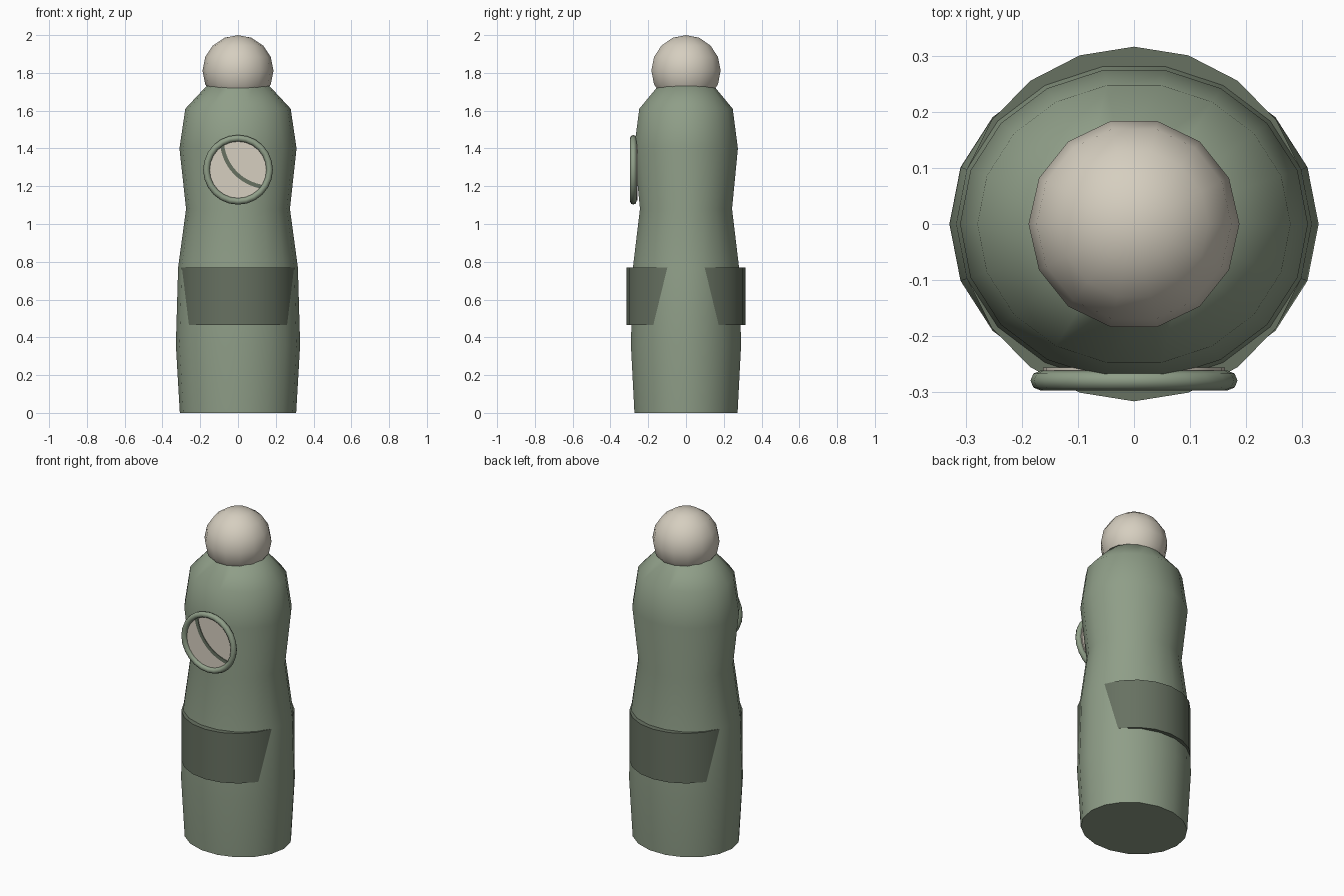
import bpy, bmesh, math
from mathutils import Matrix

if "Cube" in bpy.data.objects:
    bpy.data.objects.remove(bpy.data.objects["Cube"])


def material(name, rgb):
    m = bpy.data.materials.new(name)
    m.diffuse_color = (*rgb, 1)
    m.use_nodes = True
    m.node_tree.nodes["Principled BSDF"].inputs["Base Color"].default_value = m.diffuse_color
    return m


GREEN = material("sage green", (0.275, 0.342, 0.246))
DARK = material("dark sage", (0.135, 0.165, 0.12))
CREAM = material("warm cream", (0.67, 0.62, 0.525))


def finish(name, bm, mat, angle=40):
    bmesh.ops.recalc_face_normals(bm, faces=bm.faces[:])
    me = bpy.data.meshes.new(name)
    bm.to_mesh(me)
    bm.free()
    me.materials.append(mat)
    ob = bpy.data.objects.new(name, me)
    bpy.context.collection.objects.link(ob)
    bpy.ops.object.select_all(action='DESELECT')
    bpy.context.view_layer.objects.active = ob
    ob.select_set(True)
    bpy.ops.object.shade_smooth_by_angle(angle=math.radians(angle))
    return ob


def loft(rings, sides, squash):
    """Capped stack of elliptical rings given as (radius, z)."""
    bm = bmesh.new()
    loops = []
    for r, z in rings:
        loops.append([bm.verts.new((r * math.cos(2 * math.pi * i / sides),
                                    r * squash * math.sin(2 * math.pi * i / sides), z))
                      for i in range(sides)])
    for a, b in zip(loops, loops[1:]):
        for i in range(sides):
            j = (i + 1) % sides
            bm.faces.new((a[i], a[j], b[j], b[i]))
    bm.faces.new(loops[0][::-1])
    bm.faces.new(loops[-1])
    return bm


# Body: flattened turned shape
finish("body", loft([(0.308, 0), (0.329, 0.36), (0.317, 0.77), (0.275, 1.08),
                     (0.31, 1.4), (0.279, 1.61), (0.158, 1.74)], 18, 0.9), GREEN, 50)

# Belt: rounder than the body, so it only shows at front and back
finish("belt", loft([(0.313, 0.465), (0.313, 0.77)], 20, 0.316 / 0.313), DARK)

# Head
bm = bmesh.new()
bmesh.ops.create_uvsphere(bm, u_segments=14, v_segments=8, radius=0.188,
                          matrix=Matrix.Translation((0, 0, 1.812)) @ Matrix.Rotation(math.pi / 2, 4, 'Z'))
finish("head", bm, CREAM, 60)

# Chest dial: face disc
DIAL_Z = 1.287
bm = bmesh.new()
bmesh.ops.create_cone(bm, cap_ends=True, segments=24, radius1=0.162, radius2=0.162, depth=0.024,
                      matrix=Matrix.Translation((0, -0.268, DIAL_Z)) @ Matrix.Rotation(math.pi / 2, 4, 'X'))
finish("dial_face", bm, CREAM)

# Chest dial: rim
bm = bmesh.new()
N, M = 24, 8
grid = []
for i in range(N):
    a = 2 * math.pi * i / N
    row = []
    for k in range(M):
        b = 2 * math.pi * k / M
        r = 0.167 + 0.0175 * math.cos(b)
        row.append(bm.verts.new((r * math.cos(a), -0.279 + 0.0175 * math.sin(b), DIAL_Z + r * math.sin(a))))
    grid.append(row)
for i in range(N):
    for k in range(M):
        p, q, l = grid[i], grid[(i + 1) % N], (k + 1) % M
        bm.faces.new((p[k], q[k], q[l], p[l]))
finish("dial_rim", bm, GREEN, 60)

# Chest dial: curved line across the face, a thin plate
bm = bmesh.new()
rows = []
for i in range(13):
    a = math.radians(187 + 73 * i / 12)
    rows.append([bm.verts.new((0.167 + r * math.cos(a), y, 1.447 + r * math.sin(a)))
                 for r, y in ((0.242, -0.278), (0.242, -0.284), (0.263, -0.284), (0.263, -0.278))])
for p, q in zip(rows, rows[1:]):
    for k in range(4):
        l = (k + 1) % 4
        bm.faces.new((p[k], q[k], q[l], p[l]))
bm.faces.new(rows[0])
bm.faces.new(rows[-1][::-1])
finish("dial_line", bm, DARK)
